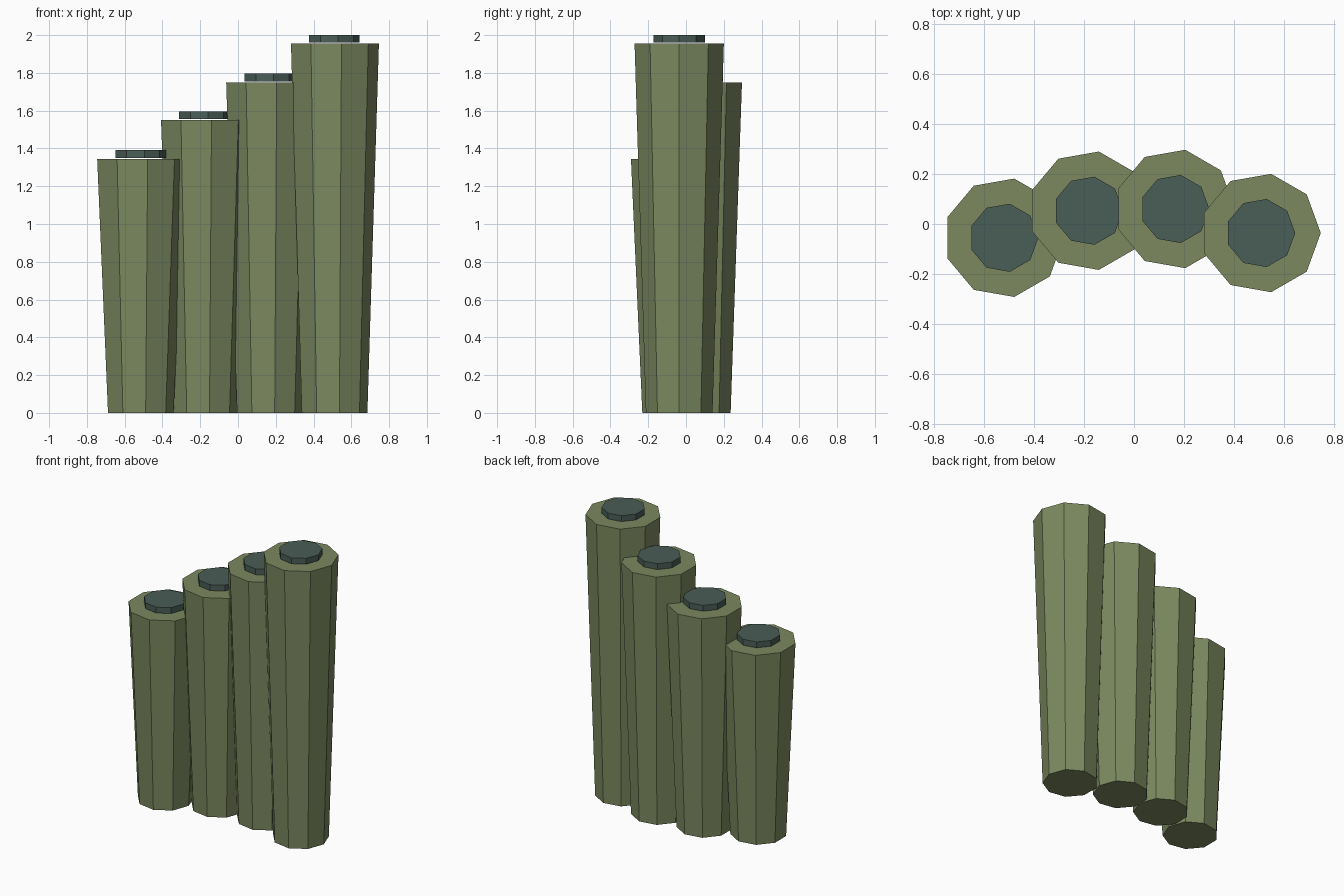
import bpy

if "Cube" in bpy.data.objects:
    bpy.data.objects.remove(bpy.data.objects["Cube"])


def material(name, rgb):
    """Flat colour given as sRGB 0-255, stored as linear."""
    m = bpy.data.materials.new(name)
    lin = [((c / 255 + 0.055) / 1.055) ** 2.4 for c in rgb]
    m.diffuse_color = (*lin, 1)
    m.use_nodes = True
    m.node_tree.nodes["Principled BSDF"].inputs["Base Color"].default_value = m.diffuse_color
    return m


def nonagon_prism(name, x, y, z0, z1, r0, r1, mat):
    """Nine-sided prism between two heights, with a corner pointing to +x."""
    bpy.ops.mesh.primitive_cone_add(vertices=9, radius1=r0, radius2=r1,
                                    depth=z1 - z0, location=(x, y, (z0 + z1) / 2))
    ob = bpy.context.object
    ob.name = name
    # the primitive starts its ring on +y; turn that corner to +x
    ob.rotation_euler.z = -1.5707963
    ob.data.materials.append(mat)
    return ob


green = material("olive green", (124, 137, 96))
teal = material("dark teal", (74, 93, 87))

# x, y, height of each column, rising to the right
columns = [(-0.52, -0.055, 1.345),
           (-0.182, 0.053, 1.55),
           (0.163, 0.06, 1.75),
           (0.506, -0.036, 1.955)]

for i, (x, y, h) in enumerate(columns, 1):
    # column flaring towards the top
    nonagon_prism(f"column_{i}", x, y, 0, h, 0.179, 0.24, green)
    # small cap hovering just above the column top
    nonagon_prism(f"cap_{i}", x, y, h + 0.005, h + 0.046, 0.138, 0.138, teal)
